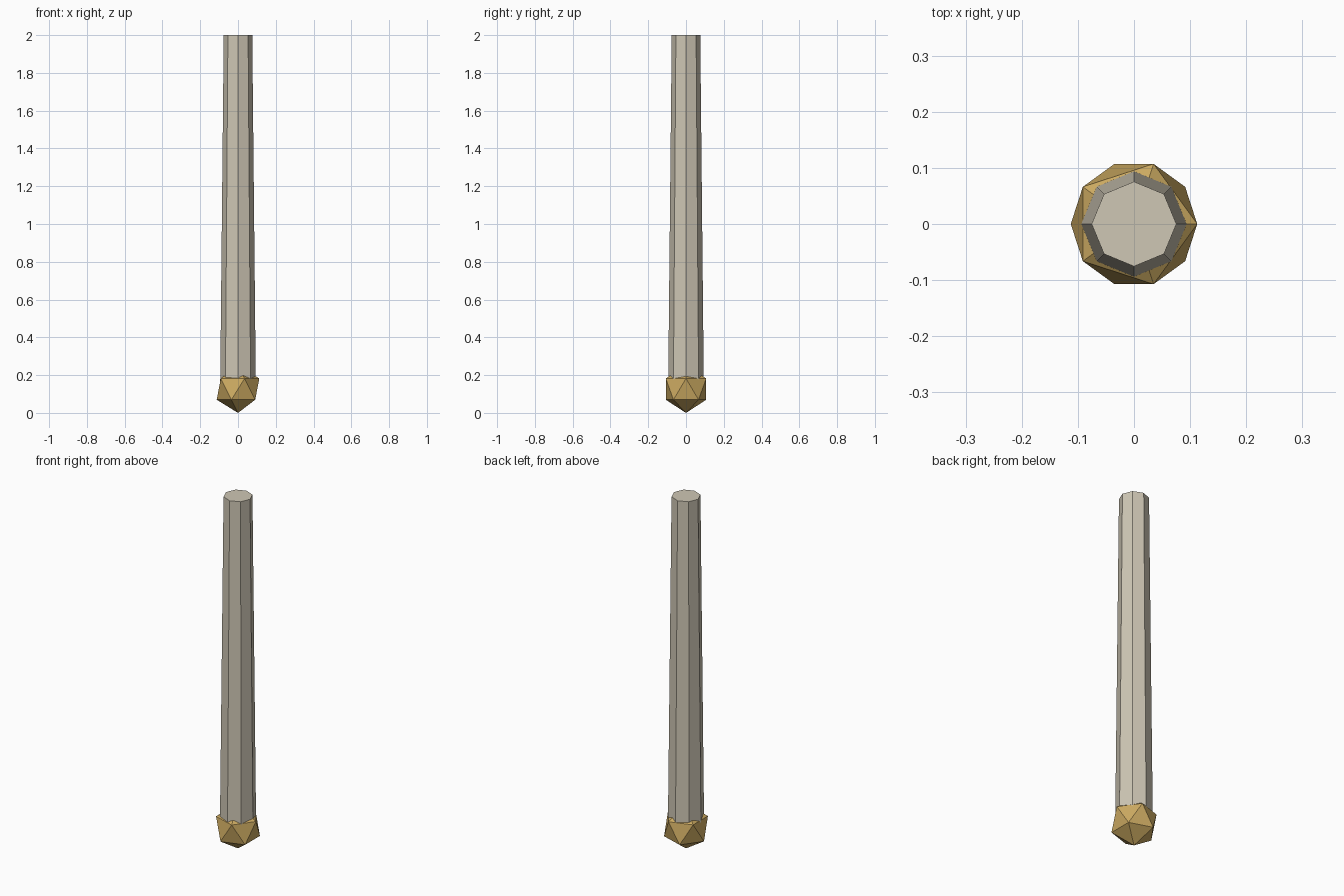
import bpy

if "Cube" in bpy.data.objects:
    bpy.data.objects.remove(bpy.data.objects["Cube"])

R = 0.126  # pommel radius


def paint(obj, name, rgb):
    mat = bpy.data.materials.new(name)
    mat.diffuse_color = (*rgb, 1.0)
    mat.use_nodes = True
    mat.node_tree.nodes["Principled BSDF"].inputs["Base Color"].default_value = mat.diffuse_color
    obj.data.materials.append(mat)


# Tapered eight-sided shaft, its base sunk into the pommel centre
bpy.ops.mesh.primitive_cone_add(vertices=8, radius1=0.0945, radius2=0.0755,
                                depth=2 - R, location=(0, 0, (2 + R) / 2))
shaft = bpy.context.object
shaft.name = "shaft"
paint(shaft, "pale_bone", (0.62, 0.57, 0.46))

# Faceted gold pommel standing on its lowest point
bpy.ops.mesh.primitive_ico_sphere_add(subdivisions=1, radius=R, location=(0, 0, R))
pommel = bpy.context.object
pommel.name = "pommel"
paint(pommel, "gold", (0.60, 0.40, 0.12))
